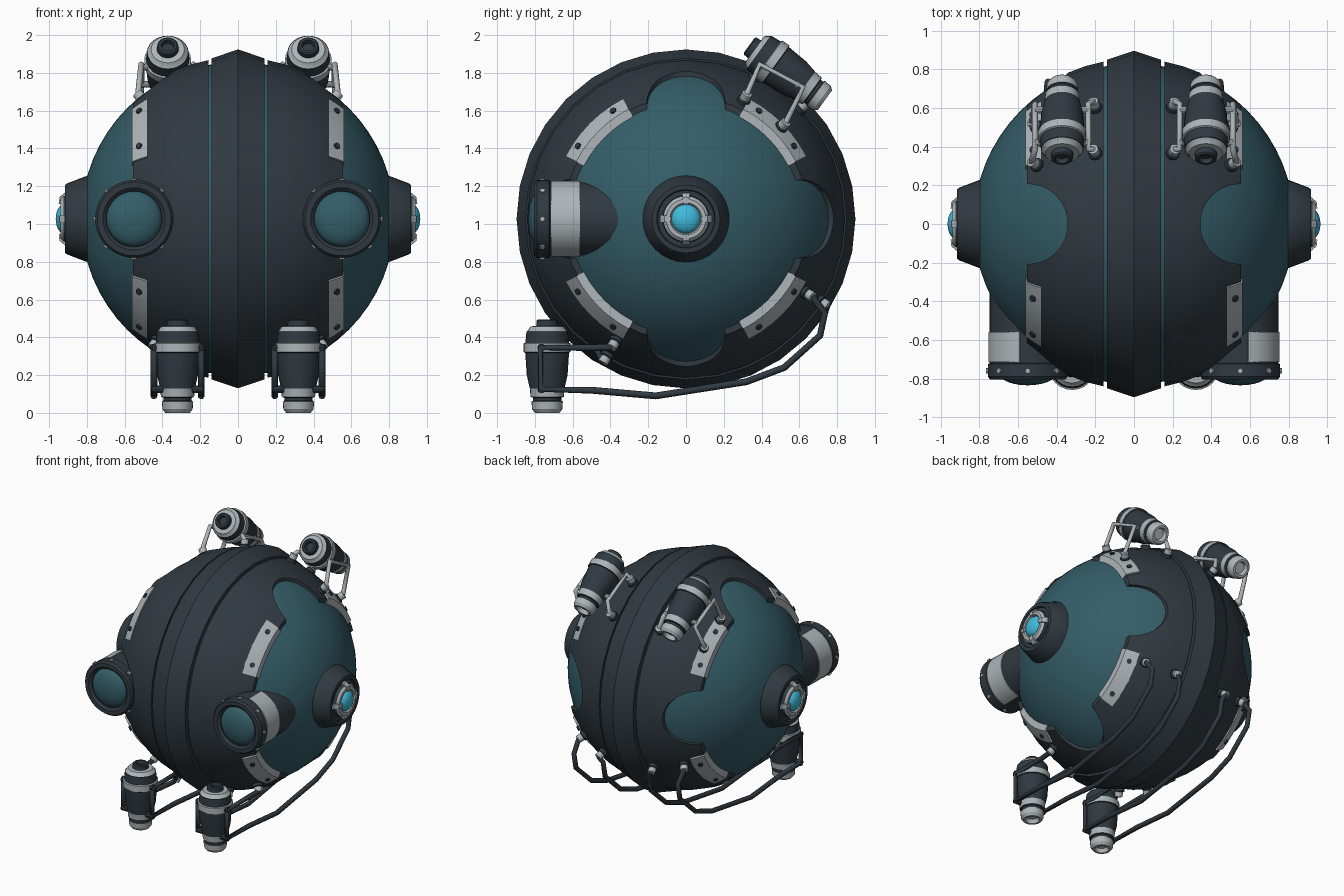
import bpy
import bmesh
from math import radians, cos, sin, sqrt, pi
from mathutils import Vector, Matrix

cube = bpy.data.objects.get("Cube")
if cube:
    bpy.data.objects.remove(cube, do_unlink=True)

MID = 1.027       # height of the body centre
SHELL = 0.855     # radius of the outer armour
CORE = 0.83       # radius of the inner sphere
LOBE_X = 0.55     # sideways centre of the round cut-outs and eye pods


def material(name, rgb):
    mat = bpy.data.materials.new(name)
    mat.use_nodes = True
    mat.diffuse_color = (*rgb, 1)
    mat.node_tree.nodes["Principled BSDF"].inputs["Base Color"].default_value = (*rgb, 1)
    return mat


MATS = {
    "dark": material("dark_metal", (0.03, 0.042, 0.053)),
    "teal": material("teal_paint", (0.035, 0.11, 0.14)),
    "grey": material("light_metal", (0.42, 0.46, 0.48)),
    "glow": material("blue_lens", (0.05, 0.5, 0.72)),
}


def frame(origin, direction):
    """Matrix whose local z runs along direction."""
    quat = Vector(direction).to_track_quat('Z', 'Y')
    return Matrix.Translation(origin) @ quat.to_matrix().to_4x4()


def lathe(name, profile, matrix, segs=32, arc=None, closed=False):
    """Turn (height, radius[, colour from here on]) points about local z."""
    start, end = arc or (0, 360)
    count = segs if arc is None else segs + 1
    bm = bmesh.new()
    rings = []
    for i in range(count):
        a = radians(start + (end - start) * i / segs)
        rings.append([bm.verts.new((p[1] * cos(a), p[1] * sin(a), p[0])) for p in profile])
    colours, slot_of = [], {}
    for p in profile:
        colours.append(p[2] if len(p) > 2 else colours[-1])
        slot_of.setdefault(colours[-1], len(slot_of))
    n = len(profile)
    for i in range(segs):
        a, b = rings[i], rings[(i + 1) % count]
        for j in range(n if closed else n - 1):
            k = (j + 1) % n
            face = bm.faces.new((a[j], b[j], b[k], a[k]))
            face.material_index = slot_of[colours[j]]
    if arc and closed:
        bm.faces.new(rings[0])
        bm.faces.new(rings[-1])
    bmesh.ops.remove_doubles(bm, verts=bm.verts, dist=1e-5)
    bmesh.ops.recalc_face_normals(bm, faces=bm.faces)
    for face in bm.faces:
        face.smooth = True
    mesh = bpy.data.meshes.new(name)
    bm.to_mesh(mesh)
    bm.free()
    mesh.set_sharp_from_angle(angle=radians(32))
    for colour in slot_of:
        mesh.materials.append(MATS[colour])
    obj = bpy.data.objects.new(name, mesh)
    obj.matrix_world = matrix
    bpy.context.collection.objects.link(obj)
    return obj


def rod(name, origin, direction, radius, length, colour, segs=12):
    return lathe(name, [(0, 0, colour), (0, radius), (length, radius), (length, 0)],
                 frame(origin, direction), segs)


def pipe(name, points, radius, colour):
    curve = bpy.data.curves.new(name, 'CURVE')
    curve.dimensions = '3D'
    curve.bevel_depth = radius
    curve.bevel_resolution = 2
    curve.use_fill_caps = True
    spline = curve.splines.new('POLY')
    spline.points.add(len(points) - 1)
    for point, co in zip(spline.points, points):
        point.co = (*co, 1)
    curve.materials.append(MATS[colour])
    obj = bpy.data.objects.new(name, curve)
    bpy.context.collection.objects.link(obj)


def on_shell(x, degrees, radius=SHELL):
    """Point on the armour and its outward direction; the angle turns from +y to +z."""
    r = sqrt(radius ** 2 - x ** 2)
    out = Vector((x, r * cos(radians(degrees)), r * sin(radians(degrees))))
    return out + Vector((0, 0, MID)), out.normalized()


def fitting(name, x, degrees):
    """Collar where a pipe meets the armour; returns the pipe end."""
    p, out = on_shell(x, degrees)
    lathe(name, [(-0.02, 0.036, "dark"), (0.015, 0.036), (0.02, 0.028, "grey"),
                 (0.055, 0.028), (0.06, 0)], frame(p, out), 12)
    return p + out * 0.05


def cut(obj, cutter):
    mod = obj.modifiers.new("cut", 'BOOLEAN')
    mod.operation = 'DIFFERENCE'
    mod.solver = 'EXACT'
    mod.object = cutter
    cutter.hide_render = True
    bpy.context.view_layer.objects.active = obj
    bpy.ops.object.modifier_apply(modifier=mod.name)
    bpy.data.objects.remove(cutter, do_unlink=True)


CANISTER = [(0.03, 0, "grey"), (0.03, 0.04), (0, 0.05), (0, 0.065), (0.02, 0.08),
            (0.06, 0.083, "dark"), (0.065, 0.075), (0.08, 0.075), (0.085, 0.088, "grey"),
            (0.13, 0.092, "dark"), (0.2, 0.108), (0.318, 0.116), (0.322, 0.124, "grey"),
            (0.368, 0.124), (0.372, 0.115, "dark"), (0.43, 0.11), (0.432, 0.106, "grey"),
            (0.458, 0.088), (0.46, 0.058, "dark"), (0.488, 0.056), (0.495, 0.048),
            (0.495, 0.035), (0.47, 0.03), (0.47, 0)]

# Inner sphere and central ridge
centre = (0, 0, MID)
along_x = frame(centre, (1, 0, 0))
lathe("inner_sphere", [(-CORE * cos(pi * i / 32), CORE * sin(pi * i / 32), "teal")
                       for i in range(33)], along_x, 64)
lathe("centre_ridge", [(-0.14, 0.8, "dark"), (-0.14, 0.85), (0, 0.897), (0.14, 0.85),
                       (0.14, 0.8)], along_x, closed=True)

for side, s in (("left", 1), ("right", -1)):
    outward = frame(centre, (s, 0, 0))

    # Armour half with round cut-outs
    xs = [0.157, 0.25, 0.35, 0.45, 0.555]
    outer = [(x, sqrt(SHELL ** 2 - x * x), "dark") for x in xs]
    inner = [(x, sqrt(0.8 ** 2 - x * x), "dark") for x in reversed(xs)]
    armour = lathe(side + "_armour", outer + inner, outward, closed=True)
    bpy.context.view_layer.update()
    for direction in ((0, 0, 1), (0, 1, 0)):
        base = Vector((s * LOBE_X, 0, MID)) - Vector(direction) * 1.1
        cutter = rod("lobe_cutter", base, direction, 0.207, 2.2, "dark", 40)
        bpy.context.view_layer.update()
        cut(armour, cutter)
    armour.data.set_sharp_from_angle(angle=radians(32))

    # Bolted edge plates
    for quarter in range(4):
        mid = 45 + 90 * quarter
        lathe(side + "_edge_plate", [(0.478, 0.6, "grey"), (0.478, 0.719), (0.52, 0.69),
                                     (0.562, 0.656), (0.562, 0.605)],
              outward, 6, (mid - 17.5, mid + 17.5), True)
        for turn in (-11, 11):
            p, out = on_shell(s * 0.517, mid + turn)
            rod("plate_bolt", p, out, 0.018, 0.018, "dark", 8)

    # Side hub with lens and clamps
    lathe(side + "_hub", [(0.74, 0.235, "dark"), (0.795, 0.23), (0.905, 0.188), (0.915, 0.18),
                          (0.915, 0.155), (0.9, 0.15), (0.9, 0.125), (0.925, 0.12, "grey"),
                          (0.94, 0.105), (0.94, 0.085), (0.925, 0.078), (0.925, 0)], outward)
    lathe(side + "_hub_lens", [(0.92 + 0.045 * sin(pi * i / 12), 0.078 * cos(pi * i / 12), "glow")
                               for i in range(7)], outward, 24)
    for quarter in range(4):
        mid = 90 * quarter
        lathe("hub_clamp", [(0.9, 0.08, "grey"), (0.949, 0.08), (0.945, 0.115), (0.918, 0.138),
                            (0.9, 0.138)], outward, 2, (mid - 9, mid + 9), True)

    # Forward eye pod
    forward = frame((s * LOBE_X, 0, MID), (0, -1, 0))
    lathe(side + "_eye_pod", [(0.3, 0, "dark"), (0.3, 0.197), (0.72, 0.197), (0.725, 0.206),
                              (0.79, 0.206), (0.805, 0.195), (0.805, 0.165), (0.79, 0.148),
                              (0.77, 0.146), (0.77, 0)], forward, 40)
    lathe(side + "_eye_dome", [(0.775 + 0.06 * sin(pi * i / 12), 0.147 * cos(pi * i / 12), "teal")
                               for i in range(7)], forward, 40)
    mid = 0 if s > 0 else 180
    lathe(side + "_eye_band", [(0.56, 0.18, "grey"), (0.56, 0.204), (0.715, 0.204),
                               (0.715, 0.18)], forward, 20, (mid - 78, mid + 78), True)
    for i in range(8):
        a = pi * i / 4
        out = Vector((cos(a), 0, sin(a)))
        rod("pod_bolt", Vector((s * LOBE_X, -0.76, MID)) + out * 0.195, out, 0.014, 0.02, "grey", 8)

    # Lower canister with a hose down either flank
    cx = 0.32
    lathe(side + "_lower_canister", CANISTER, frame((s * cx, -0.735, 0), (0, 0, 1)), 24)
    for offset in (-0.125, 0.125):
        x = s * (cx + offset)
        near_x = s * (cx + offset * 0.85)
        front_end = fitting("hose_fitting", near_x, -120)
        back_end = fitting("hose_fitting", near_x, -31.6)
        route = [(-0.48, 0.345), (-0.77, 0.345), (-0.77, 0.125), (-0.5, 0.12), (-0.16, 0.09),
                 (0.32, 0.165), (0.52, 0.24), (0.71, 0.41), (0.735, 0.53)]
        pipe(side + "_hose", [front_end] + [(x, y, z) for y, z in route] + [back_end],
             0.018, "dark")
        for z in (0.125, 0.345):
            rod("hose_clip", (s * cx, -0.765, z), (s * offset, 0, 0), 0.022, 0.135, "dark", 10)

    # Upper canister on a pair of handle brackets
    cx = 0.372
    slope = Vector((0, -cos(radians(36)), sin(radians(36))))
    lathe(side + "_upper_canister", CANISTER, frame((s * cx, 0.735, 1.655), slope), 24)
    for offset, foot_x in ((-0.135, 0.2), (0.14, 0.5)):
        x = s * (cx + offset)
        top = fitting("bracket_foot", s * foot_x, 64)
        low = fitting("bracket_foot", s * foot_x, 44)
        pipe(side + "_bracket", [top, (x, 0.39, 1.845), (x, 0.62, 1.725), low], 0.016, "grey")
        for y, z in ((0.42, 1.83), (0.59, 1.74)):
            rod("bracket_clip", (s * cx, y, z), (s * offset, 0, 0), 0.018, abs(offset), "grey", 10)
